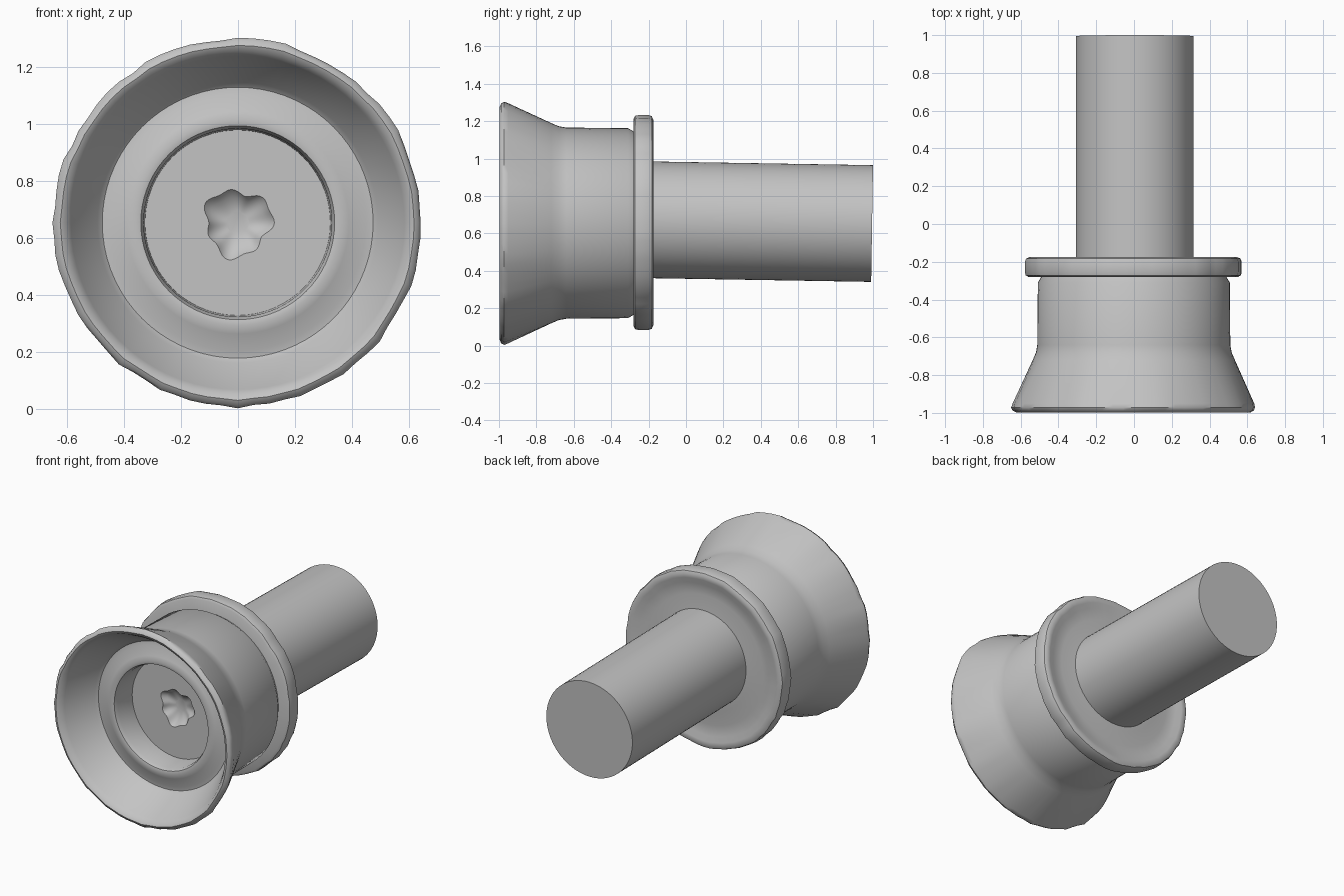
import bpy, bmesh, math, random
from mathutils import Matrix

if "Cube" in bpy.data.objects:
    bpy.data.objects.remove(bpy.data.objects["Cube"])

random.seed(4)
SEG = 72

grey = bpy.data.materials.new("plain grey")
grey.diffuse_color = (0.55, 0.55, 0.55, 1)
grey.use_nodes = True
grey.node_tree.nodes["Principled BSDF"].inputs["Base Color"].default_value = grey.diffuse_color


def lathe(name, profile, centre, tilt=0.0, close=False):
    """Spin (y, radius, wobble) rings around the y axis and place at centre."""
    bm = bmesh.new()
    noise = [random.uniform(-1, 1) for _ in range(SEG)]
    rings = []
    for y, r, wob in profile:
        ring = []
        for i in range(SEG):
            a = 2 * math.pi * i / SEG
            rr = r + wob * noise[i]
            ring.append(bm.verts.new((rr * math.cos(a), y, rr * math.sin(a))))
        rings.append(ring)
    pairs = list(zip(rings, rings[1:]))
    if close:
        pairs.append((rings[-1], rings[0]))
    for a, b in pairs:
        for i in range(SEG):
            j = (i + 1) % SEG
            bm.faces.new((a[i], a[j], b[j], b[i]))
    if not close:
        bm.faces.new(rings[0])
        bm.faces.new(rings[-1])
    bmesh.ops.recalc_face_normals(bm, faces=bm.faces)
    bm.transform(Matrix.Translation(centre) @ Matrix.Rotation(tilt, 4, 'X'))
    mesh = bpy.data.meshes.new(name)
    bm.to_mesh(mesh)
    bm.free()
    mesh.materials.append(grey)
    ob = bpy.data.objects.new(name, mesh)
    bpy.context.collection.objects.link(ob)
    bpy.ops.object.select_all(action='DESELECT')
    ob.select_set(True)
    bpy.context.view_layer.objects.active = ob
    bpy.ops.object.shade_smooth_by_angle(angle=math.radians(38))
    return ob


# Flared cup: outside wall, bumpy lip, stepped inside, flat floor with a ragged recess
cup = lathe("flared_cup", [
    (-0.24, 0.48, 0), (-0.28, 0.49, 0), (-0.31, 0.508, 0), (-0.64, 0.511, 0),
    (-0.68, 0.518, 0), (-0.72, 0.535, 0), (-0.95, 0.639, 0.003),
    (-0.972, 0.645, 0.006), (-0.988, 0.637, 0.005), (-0.997, 0.62, 0.003),
    (-0.988, 0.602, 0.002), (-0.96, 0.585, 0), (-0.78, 0.492, 0),
    (-0.765, 0.475, 0), (-0.768, 0.45, 0), (-0.79, 0.39, 0),
    (-0.80, 0.36, 0), (-0.795, 0.34, 0), (-0.77, 0.33, 0),
    (-0.63, 0.325, 0),
    (-0.63, 0.115, 0), (-0.60, 0.09, 0), (-0.585, 0.04, 0),
], (-0.001, 0, 0.655))

# Ragged edge for the recess in the floor
for v in cup.data.vertices:
    x, z = v.co.x, v.co.z - 0.655
    if 0.05 < math.hypot(x, z) < 0.2:
        a = math.atan2(z, x)
        k = 1 + 0.10 * math.sin(3 * a + 0.6) + 0.07 * math.sin(7 * a + 2)
        v.co.x, v.co.z = x * k, 0.655 + z * k

# Collar disc with a rounded raised edge and slightly sunken back
lathe("collar", [
    (-0.28, 0.40, 0), (-0.28, 0.555, 0.002), (-0.272, 0.569, 0.004),
    (-0.255, 0.573, 0.004), (-0.20, 0.573, 0.004), (-0.183, 0.567, 0.004),
    (-0.175, 0.55, 0.003), (-0.177, 0.525, 0.003), (-0.19, 0.49, 0.004),
    (-0.195, 0.42, 0), (-0.182, 0.33, 0), (-0.18, 0.25, 0),
], (-0.003, 0, 0.66))

# Long solid shaft, tilted very slightly down toward the back
lathe("shaft", [(-0.72, 0.312, 0), (0.59, 0.312, 0)][::-1],
      (0.004, 0.405, 0.6625), tilt=-0.016)
for v in bpy.data.objects["shaft"].data.vertices:
    if v.co.y < 0:
        v.co.y += 0.06
